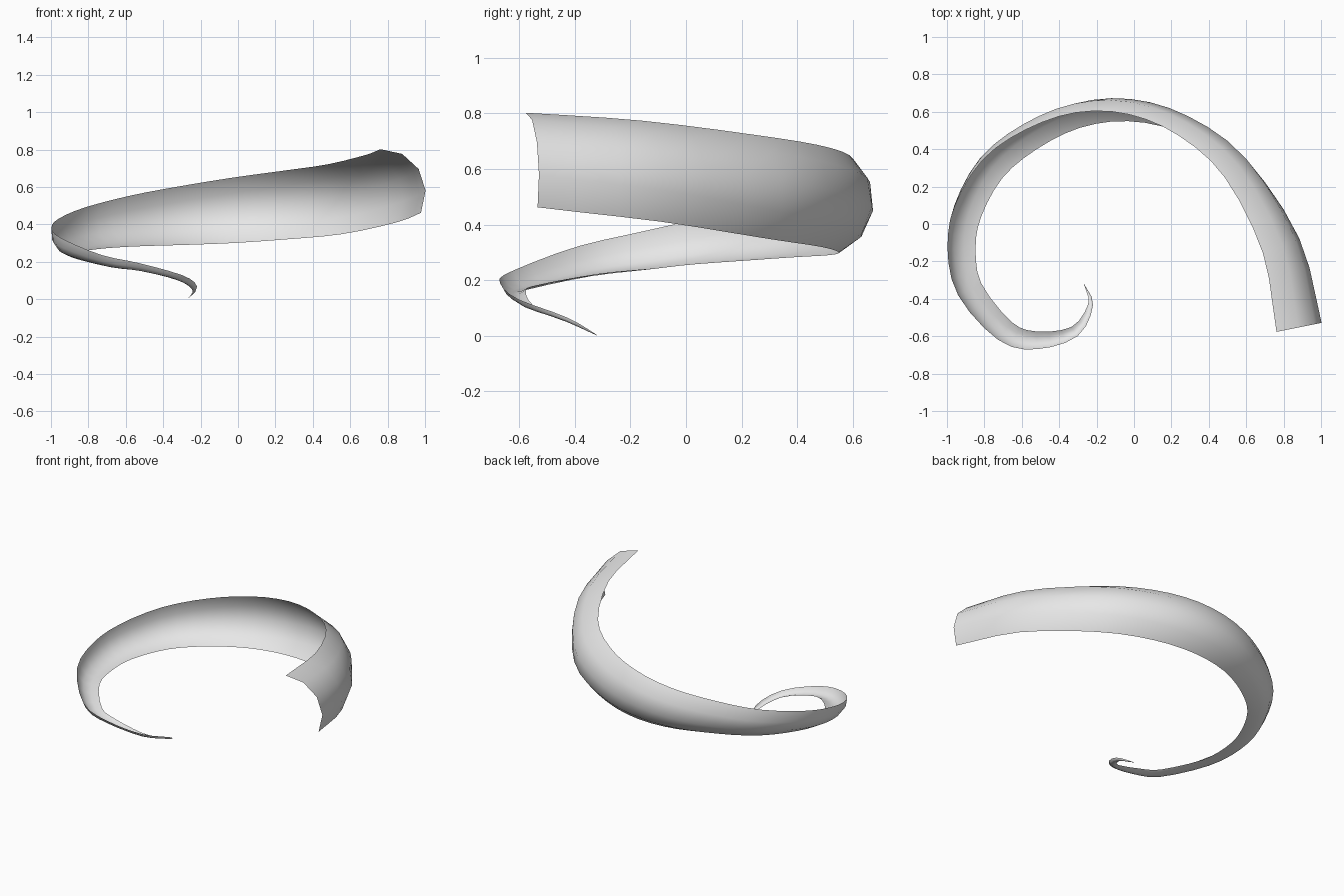
import bpy
import bmesh
from math import radians, sin, cos
from mathutils import Vector

default_cube = bpy.data.objects.get("Cube")
if default_cube:
    bpy.data.objects.remove(default_cube, do_unlink=True)

# Stations along the spiral: x, y, z of the chord middle, chord width, roll in degrees
STATIONS = [
    (.87, -.555, .632, .405, 33),
    (.768, -.125, .592, .40, 25),
    (.52, .275, .535, .385, 13),
    (.245, .48, .503, .368, 3),
    (-.03, .568, .475, .352, -6),
    (-.3, .555, .447, .325, -15),
    (-.55, .452, .418, .295, -24),
    (-.756, .295, .383, .263, -33),
    (-.886, .07, .345, .23, -41),
    (-.922, -.13, .311, .205, -47),
    (-.878, -.35, .273, .172, -54),
    (-.69, -.572, .21, .13, -67),
    (-.52, -.622, .178, .098, -75),
    (-.318, -.575, .12, .062, -72),
    (-.232, -.43, .06, .03, -60),
    (-.268, -.32, .002, .002, -50),
]
STEPS = 3            # rings between neighbouring stations
ARC_SEGMENTS = 4     # facets across the ribbon
HALF_ANGLE = radians(60)


def spline(rows, steps):
    """Smooth interpolation of every column through the station rows."""
    rows = [Vector(row) for row in rows]
    padded = [2 * rows[0] - rows[1]] + rows + [2 * rows[-1] - rows[-2]]
    result = []
    for a, b, c, d in zip(padded, padded[1:], padded[2:], padded[3:]):
        for i in range(steps):
            t = i / steps
            result.append(b + (c - a) * (t / 2)
                          + (2 * a - 5 * b + 4 * c - d) * (t * t / 2)
                          + (3 * b - a - 3 * c + d) * (t ** 3 / 2))
    result.append(rows[-1])
    return result


def arc_section(middle, outward, width, roll):
    """Points of a circular arc bulging outward, tilted by the roll angle."""
    up = Vector((0, 0, 1))
    bulge = outward * cos(roll) + up * sin(roll)
    chord = up * cos(roll) - outward * sin(roll)
    radius = width / 2 / sin(HALF_ANGLE)
    centre = middle - bulge * radius * cos(HALF_ANGLE)
    angles = [HALF_ANGLE * (2 * i / ARC_SEGMENTS - 1) for i in range(ARC_SEGMENTS + 1)]
    return [centre + radius * (bulge * cos(a) + chord * sin(a)) for a in angles]


# Sweep the arc along the spiral
samples = spline(STATIONS, STEPS)
bm = bmesh.new()
rings = []
for i, sample in enumerate(samples):
    before, after = samples[max(i - 1, 0)], samples[min(i + 1, len(samples) - 1)]
    outward = Vector((after[1] - before[1], before[0] - after[0], 0)).normalized()
    section = arc_section(Vector(sample[:3]), outward, sample[3], radians(sample[4]))
    rings.append([bm.verts.new(point) for point in section])
for ring, following in zip(rings, rings[1:]):
    for j in range(ARC_SEGMENTS):
        face = bm.faces.new((ring[j], following[j], following[j + 1], ring[j + 1]))
        face.smooth = True

mesh = bpy.data.meshes.new("spiral_ribbon")
bm.to_mesh(mesh)
bm.free()
ribbon = bpy.data.objects.new("spiral_ribbon", mesh)
bpy.context.collection.objects.link(ribbon)

# Plain light grey
grey = bpy.data.materials.new("light_grey")
grey.use_nodes = True
colour = (.8, .8, .8, 1)
grey.diffuse_color = colour
grey.node_tree.nodes["Principled BSDF"].inputs["Base Color"].default_value = colour
mesh.materials.append(grey)
